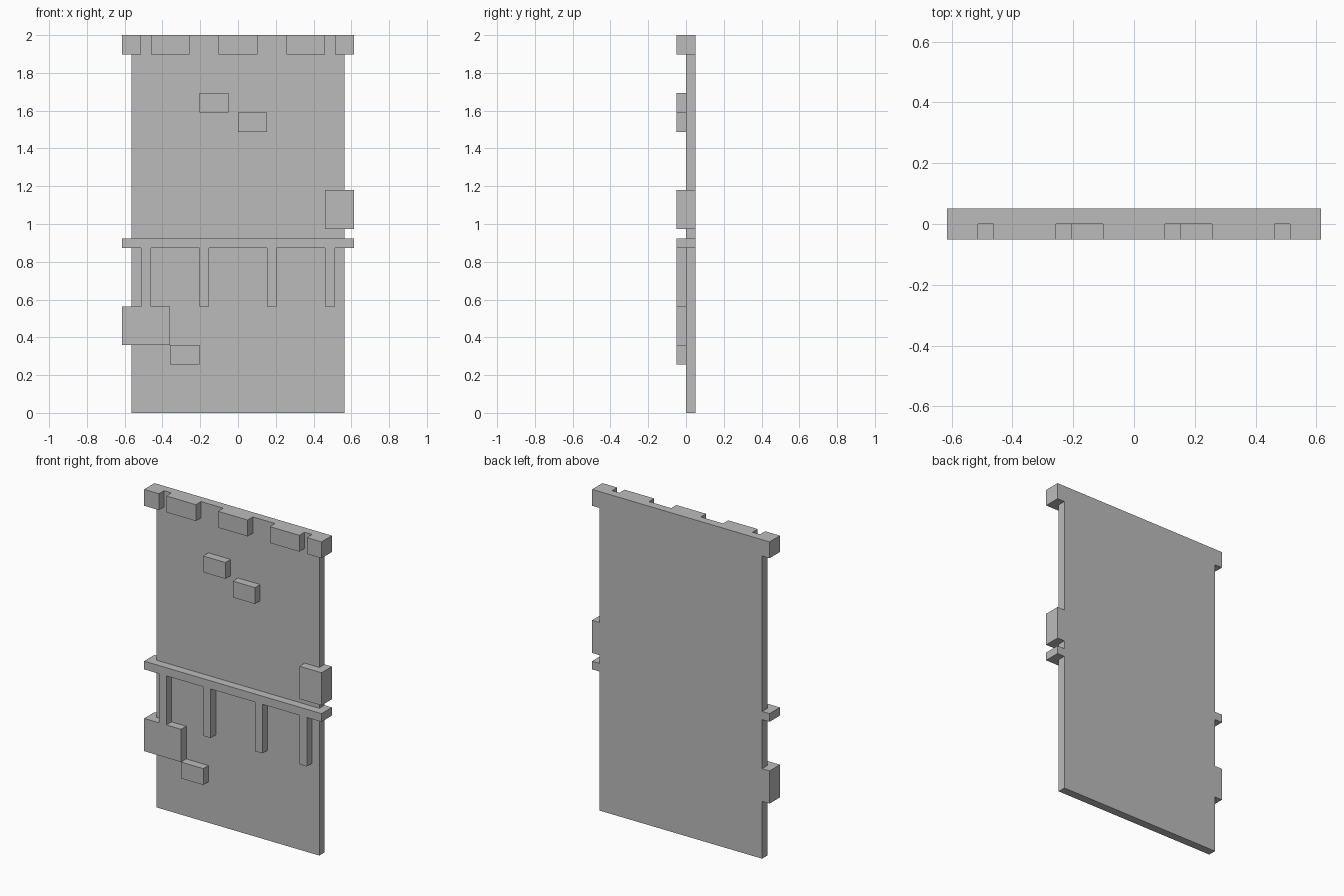
import bpy
import bmesh

U = 2 / 39  # the wall is laid out on a grid, 39 units tall

cube = bpy.data.objects.get("Cube")
if cube:
    bpy.data.objects.remove(cube, do_unlink=True)

stone = bpy.data.materials.new("grey stone")
stone.use_nodes = True
stone.diffuse_color = (0.5, 0.5, 0.5, 1)
bsdf = next(n for n in stone.node_tree.nodes if n.type == 'BSDF_PRINCIPLED')
bsdf.inputs["Base Color"].default_value = stone.diffuse_color
bsdf.inputs["Roughness"].default_value = 0.8


def extrude_outline(name, outline, front, back):
    """Extrude an (x, z) outline from the front to the back depth."""
    bm = bmesh.new()
    face = bm.faces.new([bm.verts.new((x * U, front * U, z * U)) for x, z in outline])
    moved = bmesh.ops.extrude_face_region(bm, geom=[face], use_keep_orig=True)["geom"]
    verts = [v for v in moved if isinstance(v, bmesh.types.BMVert)]
    bmesh.ops.translate(bm, verts=verts, vec=(0, (back - front) * U, 0))
    bmesh.ops.recalc_face_normals(bm, faces=bm.faces)
    mesh = bpy.data.meshes.new(name)
    bm.to_mesh(mesh)
    bm.free()
    mesh.materials.append(stone)
    obj = bpy.data.objects.new(name, mesh)
    bpy.context.collection.objects.link(obj)
    return obj


def relief_block(name, x0, x1, z0, z1):
    extrude_outline(name, [(x0, z0), (x1, z0), (x1, z1), (x0, z1)], -1, 0)


def stepped_side(tabs, sign):
    """Side of the wall from the bottom up, stepping out at each tab."""
    points = [(sign * 11, 0)]
    for low, high in tabs:
        points += [(sign * 11, low), (sign * 12, low), (sign * 12, high)]
        if high < 39:
            points.append((sign * 11, high))
    return points


# Wall slab, with tabs where the trim wraps round its sides
left_side = stepped_side([(17, 18), (19, 23), (37, 39)], 1)
right_side = stepped_side([(7, 11), (17, 18), (37, 39)], -1)
extrude_outline("wall_slab", left_side + right_side[::-1], 0, 1)

# Rail with its hanging posts, as one comb-shaped piece
comb = [(12, 18), (-12, 18), (-12, 17)]
for x in (-10, -4, 3, 9):
    comb += [(x, 17), (x, 11), (x + 1, 11), (x + 1, 17)]
comb.append((12, 17))
extrude_outline("rail_and_posts", comb, -1, 0)

# Row of blocks along the top edge
for i, (x0, x1) in enumerate([(-12, -10), (-9, -5), (-2, 2), (5, 9), (10, 12)]):
    relief_block(f"top_block_{i + 1}", x0, x1, 37, 39)

# Raised stones on the wall face
relief_block("upper_stone_right", -4, -1, 31, 33)
relief_block("upper_stone_left", 0, 3, 29, 31)
relief_block("corner_stone_left", 9, 12, 19, 23)
relief_block("corner_stone_right", -12, -7, 7, 11)
relief_block("lower_stone", -7, -4, 5, 7)
